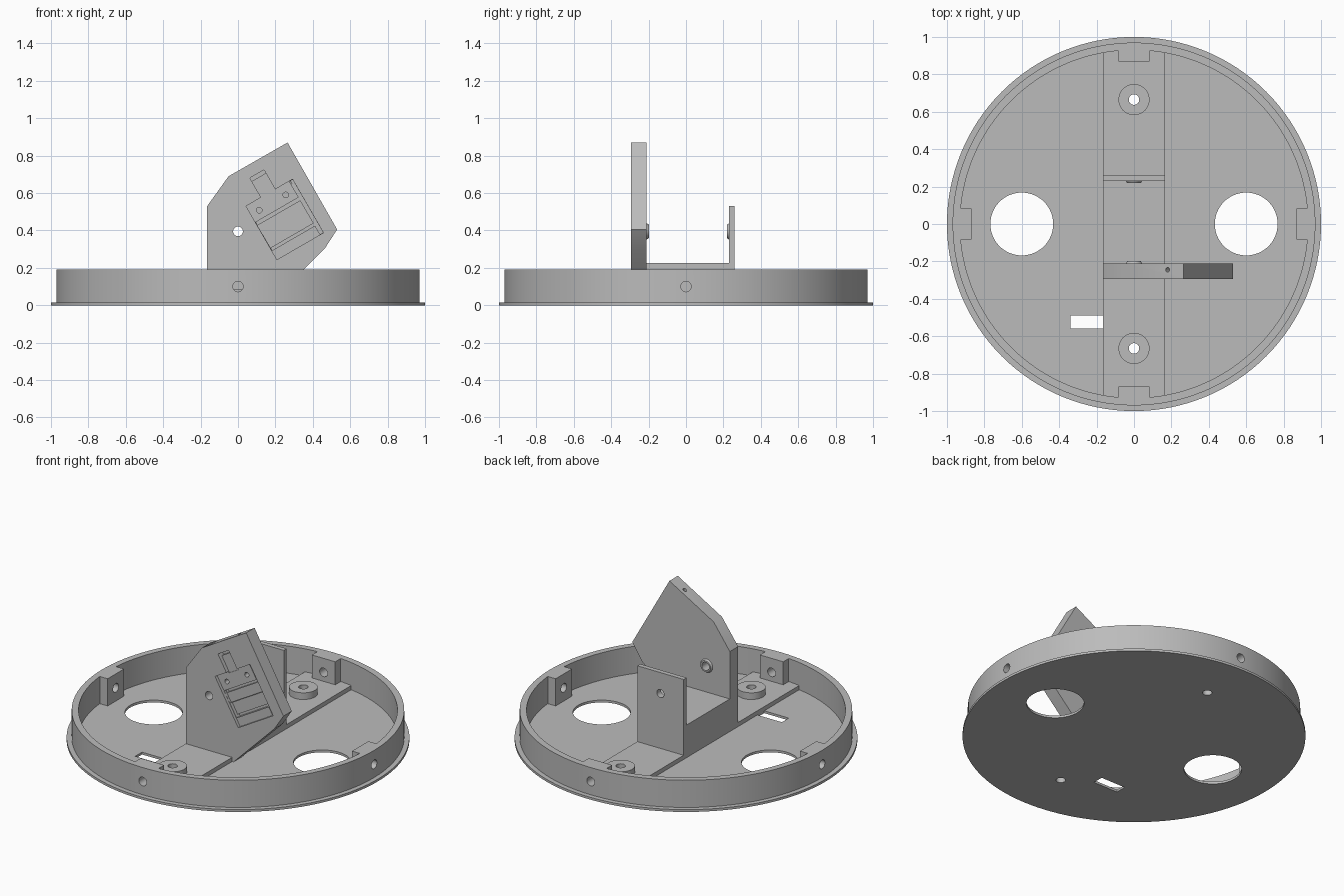
import bpy, bmesh, math
from mathutils import Matrix, Vector

if "Cube" in bpy.data.objects:
    bpy.data.objects.remove(bpy.data.objects["Cube"], do_unlink=True)

grey = bpy.data.materials.new("plain grey")
grey.use_nodes = True
grey.diffuse_color = (0.5, 0.5, 0.5, 1)
grey.node_tree.nodes["Principled BSDF"].inputs["Base Color"].default_value = (0.5, 0.5, 0.5, 1)


def finish(name, bm):
    bmesh.ops.recalc_face_normals(bm, faces=bm.faces)
    mesh = bpy.data.meshes.new(name)
    bm.to_mesh(mesh)
    bm.free()
    mesh.materials.append(grey)
    obj = bpy.data.objects.new(name, mesh)
    bpy.context.collection.objects.link(obj)
    return obj


def box(name, lo, hi, frame=Matrix()):
    lo, hi = Vector(lo), Vector(hi)
    bm = bmesh.new()
    place = Matrix.Translation((lo + hi) / 2) @ Matrix.Diagonal((*(hi - lo), 1))
    bmesh.ops.create_cube(bm, size=1, matrix=frame @ place)
    return finish(name, bm)


def rod(name, start, end, r, r_end=None, sides=32):
    """Cylinder or cone between two points."""
    start, end = Vector(start), Vector(end)
    axis = end - start
    bm = bmesh.new()
    place = Matrix.Translation((start + end) / 2) @ axis.to_track_quat('Z', 'Y').to_matrix().to_4x4()
    bmesh.ops.create_cone(bm, cap_ends=True, segments=sides, radius1=r,
                          radius2=r if r_end is None else r_end,
                          depth=axis.length, matrix=place)
    return finish(name, bm)


def cut(obj, *cutters):
    """Subtract the cutters, then remove them."""
    bpy.context.view_layer.objects.active = obj
    for c in cutters:
        c.hide_render = True
        mod = obj.modifiers.new("cut", 'BOOLEAN')
        mod.operation, mod.solver, mod.object = 'DIFFERENCE', 'EXACT', c
        bpy.ops.object.modifier_apply(modifier=mod.name)
        bpy.data.objects.remove(c, do_unlink=True)


def screw_bore(y):
    return rod("cutter", (0, y, -0.1), (0, y, 0.15), 0.028)


def radial_bore(d):
    return rod("cutter", d * 0.8 + Vector((0, 0, 0.1)), d * 1.1 + Vector((0, 0, 0.1)), 0.028)


def pivot_bore():
    return rod("cutter", (0, -0.5, 0.395), (0, 0.5, 0.395), 0.026)


FLOOR, RAIL, RIM = 0.015, 0.042, 0.19
HALF = 0.165
directions = [Vector(d) for d in ((1, 0, 0), (0, 1, 0), (-1, 0, 0), (0, -1, 0))]

# Floor disc with cable openings
floor = rod("base_plate", (0, 0, 0), (0, 0, FLOOR), 1, sides=128)
cut(floor, *[rod("cutter", (x, 0, -0.1), (x, 0, 0.1), 0.168, sides=64) for x in (-0.6, 0.6)],
    box("cutter", (-0.34, -0.56, -0.1), (-HALF, -0.49, 0.1)),
    *[screw_bore(y) for y in (-0.665, 0.665)])

# Upright rim
rim = rod("rim_wall", (0, 0, FLOOR), (0, 0, RIM), 0.97, sides=128)
cut(rim, rod("cutter", (0, 0, -0.1), (0, 0, 0.3), 0.93, sides=128),
    *[radial_bore(d) for d in directions])

# Fixing tabs inside the rim
for i, d in enumerate(directions):
    side = Vector((-d.y, d.x, 0)) * 0.083
    a, b = d * 0.87 + side, d * 0.94 - side
    tab = box(f"fixing_tab_{i + 1}",
              (min(a.x, b.x), min(a.y, b.y), FLOOR), (max(a.x, b.x), max(a.y, b.y), RIM))
    cut(tab, radial_bore(d))

# Central rail, raised block and rear bracket
rail = box("central_rail", (-HALF, -0.925, FLOOR), (HALF, 0.925, RAIL))
cut(rail, *[screw_bore(y) for y in (-0.665, 0.665)])
box("raised_block", (-HALF, -0.21, RAIL), (HALF, 0.23, 0.225))
rear = box("rear_bracket", (-HALF, 0.23, RAIL), (HALF, 0.26, 0.53))
cut(rear, pivot_bore())

# Screw standoffs
for name, y in (("front_standoff", -0.665), ("rear_standoff", 0.665)):
    cut(rod(name, (0, y, RAIL), (0, y, 0.085), 0.083, sides=48), screw_bore(y))

# Front mounting plate
outline = [(-HALF, FLOOR), (-HALF, 0.53), (-0.05, 0.69), (0.265, 0.87),
           (0.53, 0.405), (0.465, 0.305), (0.175, FLOOR)]
bm = bmesh.new()
face = bm.faces.new([bm.verts.new((x, -0.295, z)) for x, z in outline])
swept = bmesh.ops.extrude_face_region(bm, geom=[face])["geom"]
bmesh.ops.translate(bm, vec=(0, 0.085, 0), verts=[v for v in swept if isinstance(v, bmesh.types.BMVert)])
plate = finish("front_mounting_plate", bm)

# Tilted stepped pocket: frame runs along the pocket, across it, and out of the plate
c, s = 0.5, math.sqrt(3) / 2
frame = Matrix(((c, s, 0, 0.043), (0, 0, -1, -0.295), (-s, c, 0, 0.53), (0, 0, 0, 1)))


def pocket(u0, u1, v0, v1, depth):
    return box("cutter", (u0, v0, -depth), (u1, v1, 0.05), frame)


cut(plate, pivot_bore(),
    pocket(0, 0.33, 0, 0.287, 0.02),
    pocket(-0.12, 0.01, 0.093, 0.18, 0.025),
    pocket(-0.12, -0.1, 0.093, 0.18, 0.045),
    pocket(0.1, 0.18, 0.001, 0.286, 0.035),
    pocket(0.18, 0.275, 0.002, 0.285, 0.042),
    pocket(0.1, 0.118, 0.003, 0.284, 0.055),
    pocket(0.26, 0.275, 0.003, 0.284, 0.055),
    pocket(0.002, 0.328, 0.267, 0.2865, 0.058),
    *[rod("cutter", frame @ Vector((0.054, v, -0.06)), frame @ Vector((0.054, v, 0.02)), 0.015, sides=16)
      for v in (0.05, 0.214)],
    rod("cutter", frame @ Vector((0.02, 0.264, -0.05)), frame @ Vector((-0.3, 0.264, -0.05)), 0.012, sides=16))

# Pivot bosses on the inner faces
for name, y, out in (("front_pivot_boss", -0.21, 0.012), ("rear_pivot_boss", 0.23, -0.012)):
    cut(rod(name, (0, y, 0.395), (0, y + out, 0.395), 0.043, 0.036), pivot_bore())

bpy.ops.object.select_all(action='DESELECT')
for obj in bpy.context.collection.objects:
    if obj.type == 'MESH' and grey.name in obj.data.materials:
        obj.select_set(True)
        bpy.context.view_layer.objects.active = obj
bpy.ops.object.shade_smooth_by_angle(angle=math.radians(30))
